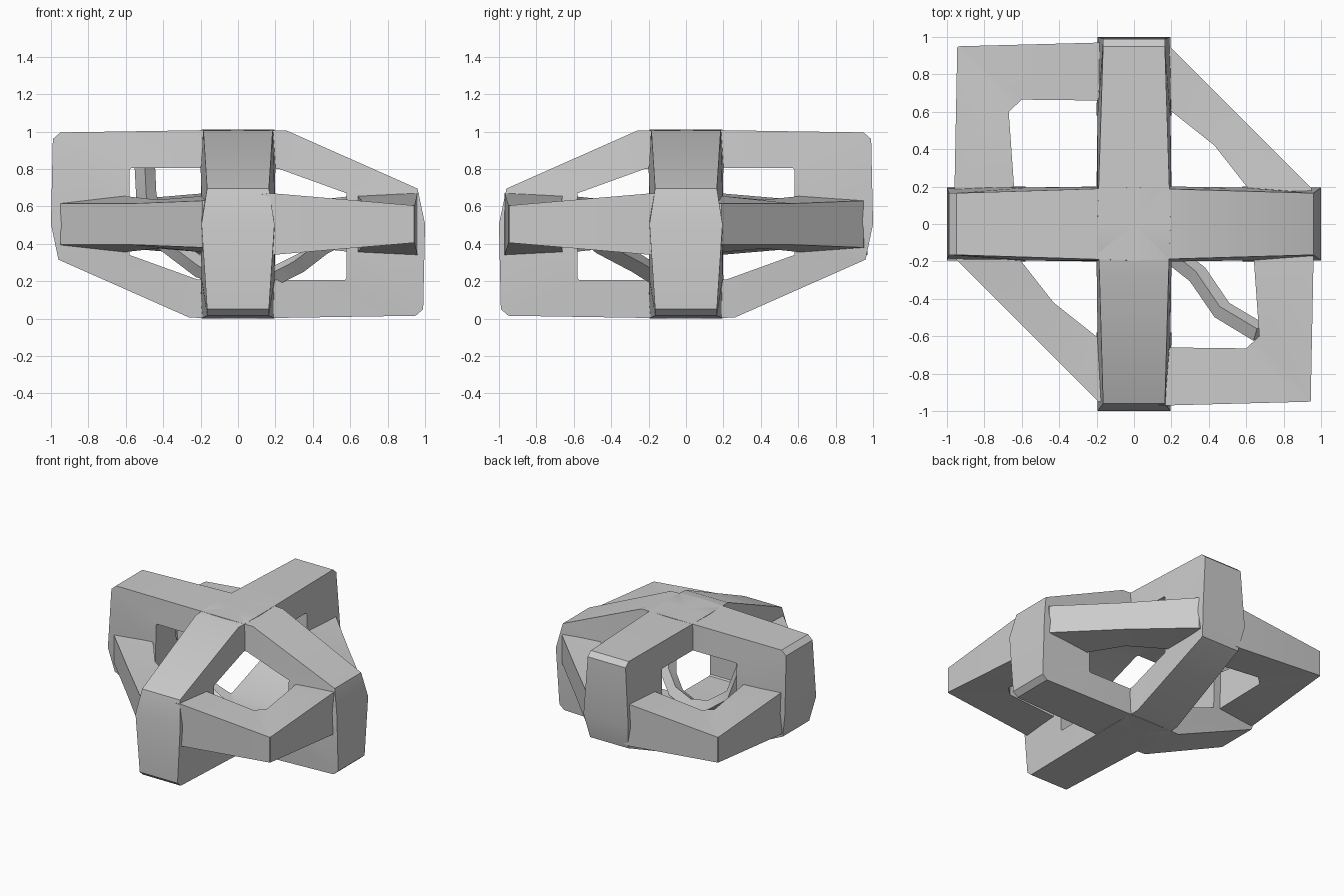
import bpy, bmesh
from mathutils import Vector

if "Cube" in bpy.data.objects:
    bpy.data.objects.remove(bpy.data.objects["Cube"])


def finish(obj, angle=0.45):
    bpy.ops.object.select_all(action='DESELECT')
    obj.select_set(True)
    bpy.context.view_layer.objects.active = obj
    bpy.ops.object.shade_smooth_by_angle(angle=angle)


def ring_frame(name, half, to_world):
    """Closed loft. half = nodes (outer u, v, half width, inner u, v, half width);
    the other half of the ring is its point reflection."""
    nodes = half + [(-a, -b, h, -c, -d, k) for a, b, h, c, d, k in half]
    bm = bmesh.new()
    loops = []
    for a, b, h, c, d, k in nodes:
        section = [(a, b, -h), (a, b, h), (c, d, k), (c, d, -k)]
        loops.append([bm.verts.new(to_world(*p)) for p in section])
    for i, cur in enumerate(loops):
        nxt = loops[(i + 1) % len(loops)]
        for j in range(4):
            m = (j + 1) % 4
            bm.faces.new((cur[j], cur[m], nxt[m], nxt[j]))
    bmesh.ops.recalc_face_normals(bm, faces=bm.faces)
    mesh = bpy.data.meshes.new(name)
    bm.to_mesh(mesh)
    bm.free()
    obj = bpy.data.objects.new(name, mesh)
    bpy.context.collection.objects.link(obj)
    finish(obj)
    return obj


MID = 0.505  # height of the centre

# Upright frames: one full corner, one cut corner, then reflected
upright = [
    (-0.99, 0.455, 0.165, -0.58, 0.29, 0.195),
    (-0.95, 0.49, 0.165, -0.57, 0.30, 0.195),
    (0.0, 0.505, 0.195, 0.0, 0.30, 0.20),
    (0.26, 0.50, 0.185, 0.22, 0.295, 0.20),
    (0.96, 0.19, 0.165, 0.58, 0.165, 0.195),
    (1.0, 0.0, 0.195, 0.58, 0.0, 0.20),
]
ring_frame("front_upright_frame", upright,
           lambda u, v, w: Vector((u, w, MID + v)))
ring_frame("side_upright_frame", upright,
           lambda u, v, w: Vector((w, -u, MID + v)))

# Level frame: thinner at its sharp corners, thicker where it meets the uprights
level = [
    (-0.96, 0.18, 0.165, -0.64, 0.18, 0.15),
    (-0.945, 0.945, 0.10, -0.67, 0.60, 0.115),
    (-0.94, 0.95, 0.10, -0.60, 0.665, 0.115),
    (-0.18, 0.97, 0.165, -0.18, 0.66, 0.15),
    (0.19, 0.95, 0.125, 0.19, 0.61, 0.15),
    (0.57, 0.57, 0.11, 0.43, 0.42, 0.13),
    (0.95, 0.19, 0.11, 0.61, 0.19, 0.15),
]
ring_frame("level_frame", level, lambda u, v, w: Vector((u, v, MID + w)))

# Curved strip hanging inside the frames
path = [(-0.50, 0.0, 0.85), (-0.49, 0.0, 0.65), (-0.40, 0.0, 0.42),
        (-0.20, -0.03, 0.27), (0.0, -0.08, 0.21), (0.20, -0.16, 0.23),
        (0.34, -0.27, 0.30), (0.47, -0.46, 0.40), (0.67, -0.58, 0.50)]
curve = bpy.data.curves.new("inner_strip", 'CURVE')
curve.dimensions = '3D'
curve.bevel_depth = 0.055
curve.bevel_resolution = 0
curve.use_fill_caps = True
spline = curve.splines.new('POLY')
spline.points.add(len(path) - 1)
for point, co in zip(spline.points, path):
    point.co = (*co, 1)
strip = bpy.data.objects.new("inner_strip", curve)
bpy.context.collection.objects.link(strip)
bpy.ops.object.select_all(action='DESELECT')
strip.select_set(True)
bpy.context.view_layer.objects.active = strip
bpy.ops.object.convert(target='MESH')
finish(bpy.context.view_layer.objects.active)
